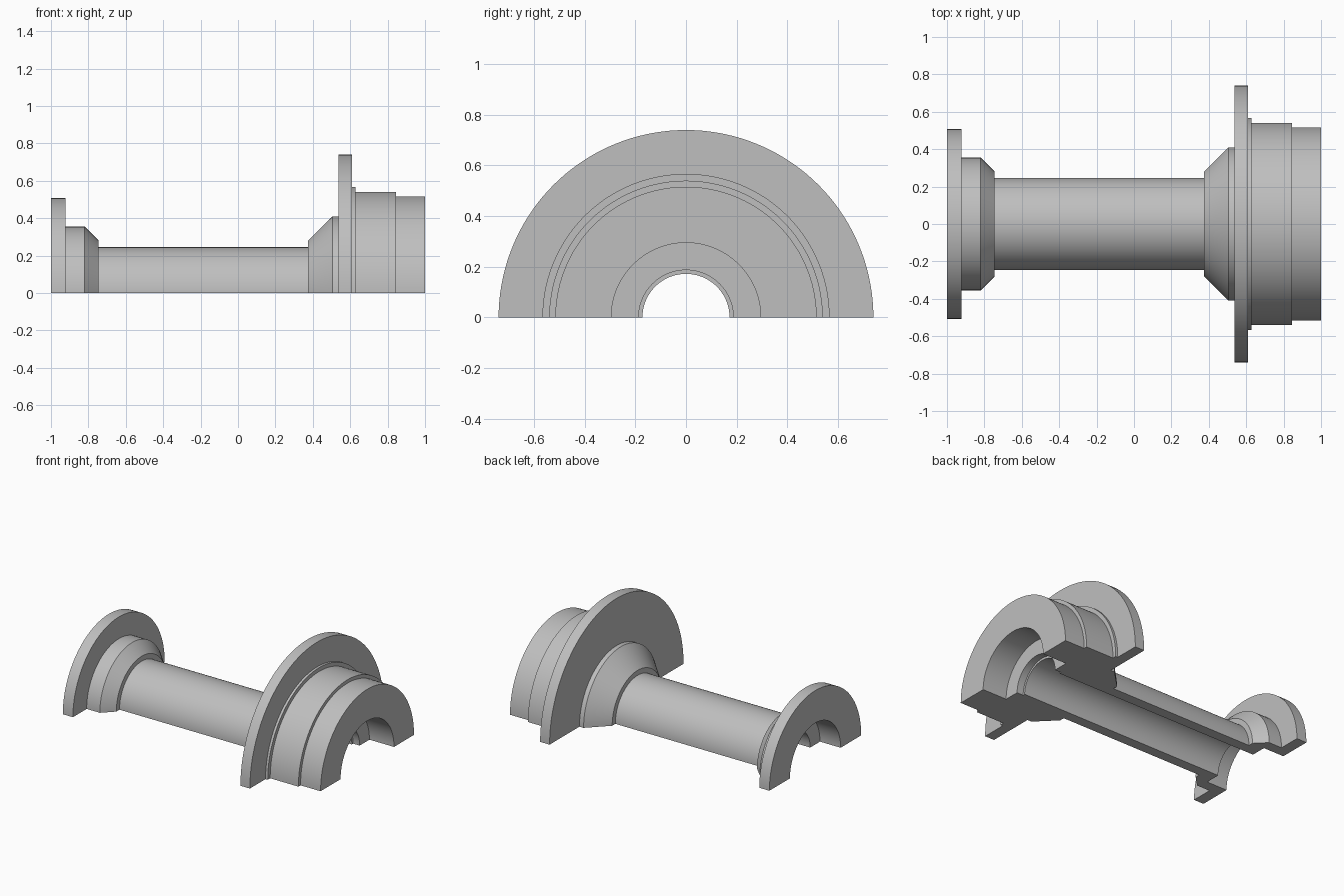
import bpy, bmesh, math

cube = bpy.data.objects.get("Cube")
if cube:
    bpy.data.objects.remove(cube, do_unlink=True)

# Plain grey metal
grey = bpy.data.materials.new("grey_metal")
grey.use_nodes = True
colour = (0.52, 0.52, 0.52, 1)
grey.diffuse_color = colour
grey.node_tree.nodes["Principled BSDF"].inputs["Base Color"].default_value = colour

# Outer surface as (x, radius), from the small flange to the large end
OUTER = [
    (-1, 0.507), (-0.922, 0.507),                    # small flange
    (-0.922, 0.355), (-0.82, 0.355), (-0.745, 0.28),  # small hub and chamfer
    (-0.745, 0.245), (0.375, 0.245),                 # tube
    (0.375, 0.28), (0.505, 0.41), (0.537, 0.41),     # cone and collar
    (0.537, 0.74), (0.61, 0.74),                     # large flange
    (0.61, 0.567), (0.627, 0.567),                   # shoulder ring
    (0.627, 0.54), (0.845, 0.54),                    # bearing seat
    (0.845, 0.516), (1, 0.516),                      # end ring
]
# Stepped bore, back from the large end
BORE = [
    (1, 0.295), (0.81, 0.295),                       # large counterbore
    (0.81, 0.187), (0.76, 0.187),                    # small step
    (0.76, 0.172), (-0.84, 0.172),                   # through hole
    (-0.84, 0.28), (-1, 0.28),                       # small counterbore
]


def half_revolve(name, profile, steps=72):
    """Turn a closed profile half way round the x axis and cap both cut faces."""
    bm = bmesh.new()
    rings = []
    for i in range(steps + 1):
        a = math.pi * i / steps
        rings.append([bm.verts.new((x, r * math.cos(a), r * math.sin(a)))
                      for x, r in profile])
    n = len(profile)
    for a, b in zip(rings, rings[1:]):
        for j in range(n):
            k = (j + 1) % n
            bm.faces.new((a[j], a[k], b[k], b[j]))
    caps = [bm.faces.new(rings[0]), bm.faces.new(rings[-1])]
    bmesh.ops.recalc_face_normals(bm, faces=bm.faces)
    bmesh.ops.triangulate(bm, faces=caps)
    mesh = bpy.data.meshes.new(name)
    bm.to_mesh(mesh)
    bm.free()
    mesh.materials.append(grey)
    obj = bpy.data.objects.new(name, mesh)
    bpy.context.collection.objects.link(obj)
    return obj


hub = half_revolve("sectioned_flanged_hub", OUTER + BORE)
bpy.ops.object.select_all(action="DESELECT")
hub.select_set(True)
bpy.context.view_layer.objects.active = hub
bpy.ops.object.shade_smooth_by_angle(angle=math.radians(25))
